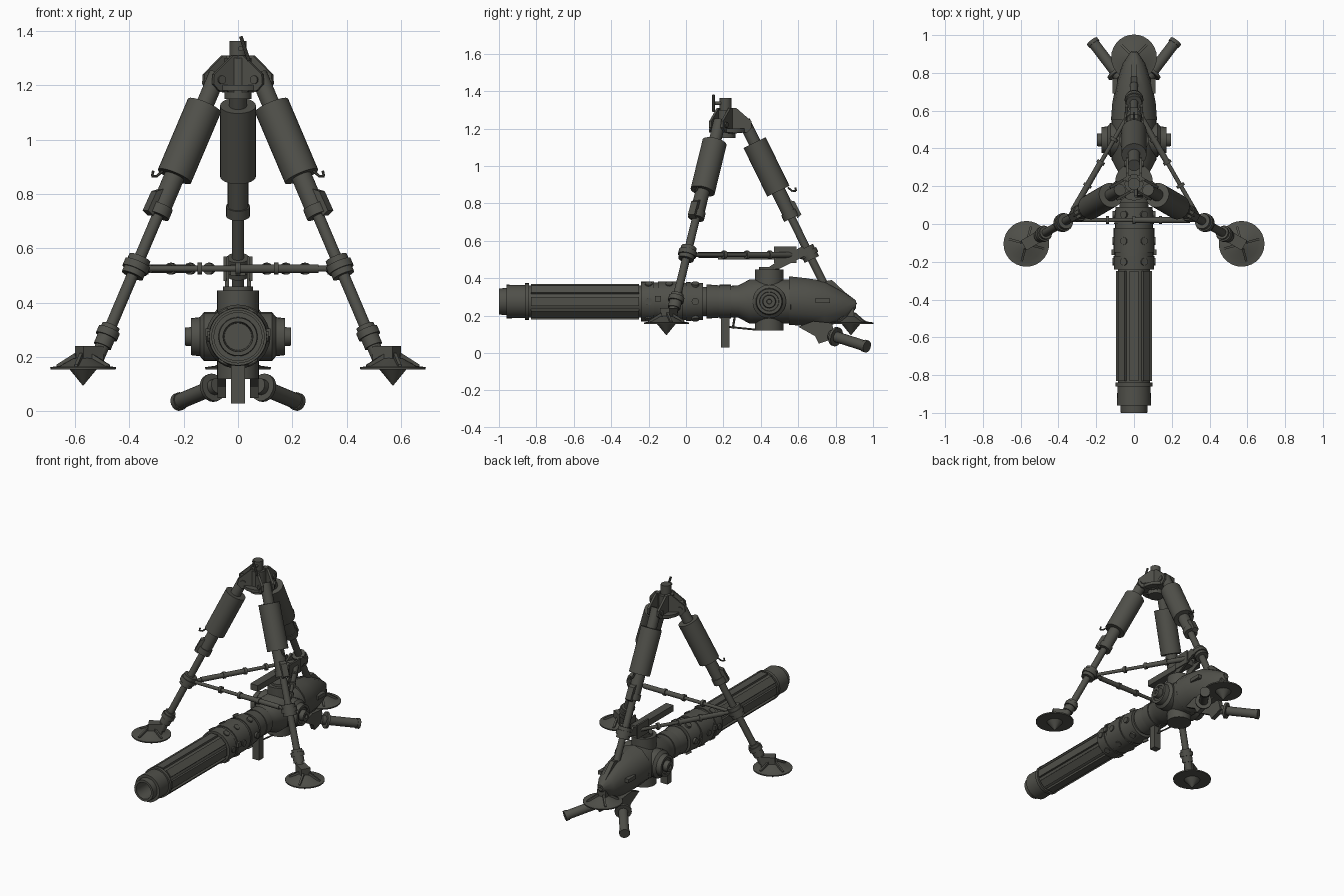
import bpy, bmesh, math
from mathutils import Vector as V, Matrix

if "Cube" in bpy.data.objects:
    bpy.data.objects.remove(bpy.data.objects["Cube"])

mat = bpy.data.materials.new("dark olive grey")
mat.diffuse_color = (0.08, 0.08, 0.068, 1)
mat.use_nodes = True
mat.node_tree.nodes["Principled BSDF"].inputs["Base Color"].default_value = mat.diffuse_color
GZ = 0.275                      # height of the gun axis


def finish(name, bm):
    bmesh.ops.remove_doubles(bm, verts=bm.verts, dist=1e-5)
    bmesh.ops.recalc_face_normals(bm, faces=bm.faces)
    me = bpy.data.meshes.new(name)
    bm.to_mesh(me)
    bm.free()
    me.materials.append(mat)
    ob = bpy.data.objects.new(name, me)
    bpy.context.collection.objects.link(ob)
    return ob


def lathe(name, p, d, prof, n=24):
    """Turned part: prof is (distance along d from p, radius)."""
    q = V(d).to_track_quat('Z', 'Y')
    bm = bmesh.new()
    rings = [[bm.verts.new(V(p) + q @ V((r * math.cos(2 * math.pi * i / n), r * math.sin(2 * math.pi * i / n), t)))
              for i in range(n)] for t, r in prof]
    for a, b in zip(rings, rings[1:]):
        for i in range(n):
            bm.faces.new((a[i], a[(i + 1) % n], b[(i + 1) % n], b[i]))
    for ring, (t, r) in ((rings[0], prof[0]), (rings[-1], prof[-1])):
        if r > 0.001:
            bm.faces.new(ring)
    return finish(name, bm)


def rod(name, p, q, r, n=20):
    d = V(q) - V(p)
    return lathe(name, p, d, [(0, r), (d.length, r)], n)


def prism(name, pts, thick):
    bm = bmesh.new()
    h = V(thick) / 2
    a = [bm.verts.new(V(p) - h) for p in pts]
    b = [bm.verts.new(V(p) + h) for p in pts]
    bm.faces.new(a)
    bm.faces.new(b)
    for i in range(len(a)):
        j = (i + 1) % len(a)
        bm.faces.new((a[i], a[j], b[j], b[i]))
    return finish(name, bm)


def box(name, c, s, rot=None):
    bm = bmesh.new()
    bmesh.ops.create_cube(bm, size=1)
    m = rot.to_4x4() if rot else Matrix()
    bm.transform(Matrix.Translation(c) @ m @ Matrix.Diagonal((*s, 1)))
    return finish(name, bm)


# Gun body: one long turned profile with a hollow muzzle
prof = [(-0.88, 0), (-0.88, .05), (-1, .055), (-1, .07), (-.96, .072), (-.96, .09), (-.86, .088), (-.86, .098), (-.84, .098),
        (-.84, .086), (-.24, .086), (-.24, .106), (-.17, .108), (-.17, .102), (-.15, .102), (-.15, .108), (-.02, .108),
        (-.02, .100), (0, .100), (0, .105), (.09, .098), (.09, .078), (.11, .078), (.11, .092), (.18, .086), (.18, .09),
        (.24, .09), (.24, .084), (.28, .086), (.34, .118), (.56, .118), (.57, .05), (.57, 0)]
lathe("gun_barrel", (0, 0, GZ), (0, 1, 0), prof, 32)
for k in range(8):
    rot = Matrix.Rotation(k * math.pi / 4, 3, 'Y')
    box("barrel_rib", V((0, -.54, GZ)) + rot @ V((0, 0, .086)), (.05, .58, .018), rot)
for k in range(6):
    a = k * math.pi / 3
    d = V((math.cos(a), 0, math.sin(a)))
    for y in (-.2, -.09, .05):
        rod("sleeve_bolt", V((0, y, GZ)) + d * .09, V((0, y, GZ)) + d * .113, .02, 12)

# Trunnion cross: vertical drum and side bosses
rod("vertical_drum", (0, .445, .12), (0, .445, .445), .077, 28)
rod("drum_cap", (0, .445, .43), (0, .445, .46), .055)
for s in (-1, 1):
    lathe("side_boss", (0, .445, GZ), (s, 0, 0), [(0, .09), (.125, .09), (.14, .072), (.172, .068), (.172, .052),
                                                  (.165, .05), (.165, .036), (.195, .033), (.195, .014), (.185, .012)])

# Rear housing: lofted rings tapering to a blunt tail
bm = bmesh.new()
rings = []
for y, top, bot, hw in ((.55, .41, .15, .122), (.64, .40, .145, .115), (.74, .385, .14, .095), (.85, .325, .17, .06),
                        (.91, .28, .24, .02)):
    rings.append([bm.verts.new((hw * math.cos(i * math.pi / 6), y,
                                (top + bot) / 2 + (top - bot) / 2 * math.sin(i * math.pi / 6))) for i in range(12)])
for a, b in zip(rings, rings[1:]):
    for i in range(12):
        bm.faces.new((a[i], a[(i + 1) % 12], b[(i + 1) % 12], b[i]))
bm.faces.new(rings[0])
bm.faces.new(rings[-1])
finish("rear_housing", bm)
prism("tail_fin", [(0, y, z) for y, z in ((.6, .36), (.78, .39), (.915, .265), (.85, .17), (.7, .17))], (.03, 0, 0))

# Handles with guards and brackets, lower grip and trigger wire
for s in (-1, 1):
    prism("handle_bracket", [(s * .06, y, z) for y, z in ((.6, .14), (.68, .17), (.78, .16), (.8, .08), (.71, .05), (.69, .09))],
          (.03, 0, 0))
    a, b = V((s * .075, .775, .095)), V((s * .222, .968, .034))
    d = (b - a).normalized()
    rod("handle", a, b, .029)
    rod("handle_guard", a + d * .025, a + d * .04, .052)
    rod("handle_end_cap", b - d * .02, b, .033)
    box("housing_latch", (s * .1, .73, .28), (.025, .08, .025))
    box("sleeve_lug", (s * .112, -.15, .29), (.015, .03, .03))
box("lower_grip", (0, .21, .115), (.05, .045, .17))
rod("trigger_wire", (0, .22, .14), (0, .37, .125), .005, 8)
rod("trigger", (0, .25, .13), (0, .26, .19), .006, 8)

# Cradle hanging the gun from the rear leg
box("cradle_rail", (0, .36, .52), (.055, .38, .04))
for s in (-1, 1):
    box("cradle_cheek", (s * .048, .53, .525), (.012, .12, .09))
    prism("cradle_arm", [(s * .04, y, z) for y, z in ((.43, .45), (.5, .45), (.66, .53), (.62, .57), (.55, .53))], (.015, 0, 0))

# Tripod: three equal legs round a vertical centre line
CY = .224
AZ = [math.radians(a) for a in (-30, 210, 90)]


def leg_pt(a, r, z, t=0):
    c, s = math.cos(a), math.sin(a)
    return V((r * c - t * s, CY + r * s + t * c, z))


def leg_axis(a, z, off=0, t=0):
    return leg_pt(a, .145 + .49 * (1.12 - z) + off, z, t)


for a in AZ:
    tan = leg_pt(a, 0, 0, 1) - leg_pt(a, 0, 0)

    def seg(name, z1, z2, r, n=20):
        return rod(name, leg_axis(a, z1), leg_axis(a, z2), r, n)
    seg("leg_neck", 1.24, 1.1, .033)
    seg("leg_sleeve", 1.125, .865, .066, 28)
    seg("leg_socket", .87, .74, .038)
    seg("leg_socket_ring", .755, .72, .044)
    seg("leg_tube", .73, .25, .0215)
    seg("leg_collar", .565, .50, .042)
    seg("leg_collar_ring", .545, .52, .049)
    seg("ankle_sleeve", .315, .24, .034)
    seg("ankle_ring", .30, .275, .042)
    seg("ankle_joint", .25, .195, .026)
    # latch pocket and hook on the outer side
    prism("leg_latch", [leg_axis(a, z, o) for z, o in ((.82, .03), (.81, .06), (.74, .062), (.72, .03))], tan * .04)
    hook = [leg_axis(a, z, o) for z, o in ((.885, .06), (.865, .075), (.865, .095), (.885, .1))]
    for p, q in zip(hook, hook[1:]):
        rod("leg_hook", p, q, .005, 8)
    # clevis plates in the top hub
    for t in (-.036, .036):
        prism("hub_plate", [leg_pt(a, r, z, t) for r, z in ((0, 1.31), (.045, 1.31), (.125, 1.24), (.128, 1.205), (.105, 1.18), (0, 1.17))],
              tan * .014)
    rod("hub_pin", leg_pt(a, .095, 1.22, -.05), leg_pt(a, .095, 1.22, .05), .016, 12)
    # foot: dished disc, spike and stiffening ribs
    foot = leg_pt(a, .658, 0)
    lathe("foot_disc", foot, (0, 0, 1), [(.095, .001), (.155, .05), (.155, .12), (.163, .121), (.168, .085), (.195, .035), (.2, 0.001)], 28)
    box("ankle_block", leg_pt(a, .632, .205), (.085, .06, .07), Matrix.Rotation(a, 3, 'Z'))
    for k in range(4):
        b = a + math.pi / 4 + k * math.pi / 2
        u = V((math.cos(b), math.sin(b), 0))
        prism("foot_rib", [foot + u * r + V((0, 0, z)) for r, z in ((.02, .16), (.1, .163), (.1, .172), (.03, .215))],
              V((-u.y, u.x, 0)) * .012)

# Telescoping braces between the legs
for i in range(3):
    p, q = leg_axis(AZ[i], .525, -.03), leg_axis(AZ[(i + 1) % 3], .525, -.03)
    rod("brace_rod", p, q, .011, 12)
    rod("brace_tube", p.lerp(q, .08), p.lerp(q, .5), .016, 12)
    for f in (.02, .3, .5, .7, .98):
        rod("brace_ring", p.lerp(q, f - .012), p.lerp(q, f + .012), .022, 12)

# Top hub with post and locking lever
rod("hub_core", (0, CY - .01, 1.15), (0, CY - .01, 1.3), .05)
rod("hub_flange", (0, CY, 1.18), (0, CY, 1.2), .1)
rod("hub_post", (0, .212, 1.29), (0, .212, 1.362), .032)
rod("lever_shaft", (.01, .22, 1.335), (.01, .145, 1.335), .01, 12)
rod("lever_bar", (.04, .147, 1.29), (.01, .147, 1.38), .007, 10)

bpy.ops.object.select_all(action='SELECT')
bpy.context.view_layer.objects.active = bpy.context.selected_objects[0]
bpy.ops.object.shade_smooth_by_angle(angle=math.radians(32))
